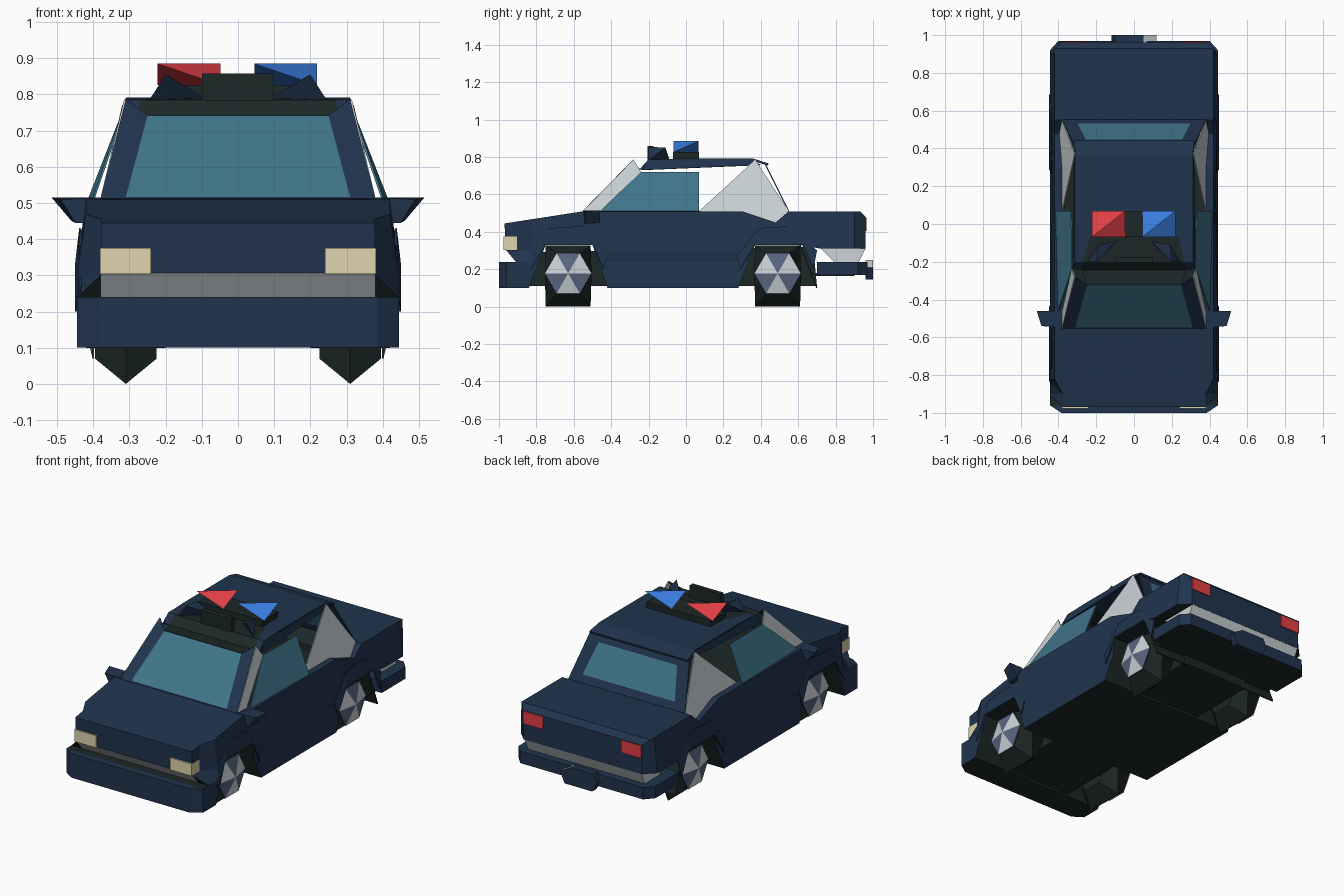
import bpy, bmesh, math
from mathutils import Vector

if "Cube" in bpy.data.objects:
    bpy.data.objects.remove(bpy.data.objects["Cube"])


def material(name, rgb):
    m = bpy.data.materials.new(name)
    m.use_nodes = True
    m.diffuse_color = (*rgb, 1)
    m.node_tree.nodes["Principled BSDF"].inputs["Base Color"].default_value = (*rgb, 1)
    return m


navy = material("navy paint", (.0145, .034, .074))
dark = material("dark rubber", (.012, .021, .02))
glass = material("teal glass", (.052, .178, .26))
silver = material("light grey", (.6, .65, .68))
steel = material("steel blue", (.1, .135, .22))
cream = material("headlight cream", (.74, .66, .42))
red = material("red", (.75, .05, .06))
blue = material("blue", (.04, .2, .72))


def build(name, verts, faces, mats, thick=0):
    """Mesh from points; a thickness turns an open sheet into a panel."""
    me = bpy.data.meshes.new(name)
    me.from_pydata([Vector(v) for v in verts], [], faces)
    for m in mats:
        me.materials.append(m)
    ob = bpy.data.objects.new(name, me)
    bpy.context.collection.objects.link(ob)
    bm = bmesh.new()
    bm.from_mesh(me)
    bmesh.ops.recalc_face_normals(bm, faces=bm.faces)
    bm.to_mesh(me)
    bm.free()
    if thick:
        mod = ob.modifiers.new("thickness", 'SOLIDIFY')
        mod.thickness, mod.offset = thick, 0
    return ob


def panel(name, verts, mat, thick=.006):
    return build(name, verts, [range(len(verts))], [mat], thick)


def tetra(name, verts, mat):
    return build(name, verts, [(0, 1, 2), (0, 2, 3), (0, 3, 1), (1, 3, 2)], [mat])


def box(name, x, y, z, mat):
    v = [(a, b, c) for a in x for b in y for c in z]
    f = [(0, 1, 3, 2), (4, 6, 7, 5), (0, 4, 5, 1), (2, 3, 7, 6), (0, 2, 6, 4), (1, 5, 7, 3)]
    return build(name, v, f, [mat])


def loft(name, ends, mats):
    """Solid between two matching end loops."""
    n = len(ends[0])
    f = [range(n), range(n, 2 * n)]
    f += [(i, (i + 1) % n, n + (i + 1) % n, n + i) for i in range(n)]
    return build(name, ends[0] + ends[1], f, mats)


def prism(name, outline, half, mats):
    """Side outline (y, z) extruded across the width."""
    return loft(name, [[(s * half, y, z) for y, z in outline] for s in (-1, 1)], mats)


def both(points, s):
    return [(s * x, y, z) for x, y, z in points]


def slope(y, z):
    """Point on the leaning cabin side."""
    return (.378 - .24 * (z - .51), y, z)


SIDES = (("left", 1), ("right", -1))

# Body shell with wheel arches and a recessed grille under the nose
outline = [(-1, .1), (-1, .24), (-.91, .24), (-.965, .306), (-.97, .445), (-.55, .51),
           (.93, .51), (.96, .48), (.96, .31), (.72, .31), (.61, .33), (.37, .33),
           (.28, .1), (-.42, .1), (-.5, .33), (-.75, .33), (-.84, .1)]
body = prism("body", outline, .445, [navy, dark, silver])
bm = bmesh.new()
bm.from_mesh(body.data)
cuts = [((0, 0, z), (0, 0, 1)) for z in (.24, .301)]
cuts += [((0, y, 0), (0, 1, 0)) for y in (-.96, -.9, -.82, -.55, .3, .48, .55, .9)]
cuts += [((x, 0, 0), (1, 0, 0)) for x in (-.378, .378)]
for co, no in cuts:
    bmesh.ops.bisect_plane(bm, geom=bm.verts[:] + bm.edges[:] + bm.faces[:],
                           plane_co=co, plane_no=no)
for v in bm.verts:
    x, y, z = v.co
    if abs(x) > .4:
        w = .445
        if -.48 < y < .35 and z > .2:
            w = .43
        if z > .46:
            w = .42
        if y < -.97 or y > .95:
            w = .385
        if z > .298 and y < -.89:
            w = .379
        v.co.x = math.copysign(w, x)
    # Dip in the shoulder at the foot of the rear pillar
    if abs(x) > .37 and abs(y - .48) < .01 and z > .5:
        v.co.z = .45
bm.normal_update()
for f in bm.faces:
    c, n = f.calc_center_median(), f.normal
    if n.z < -.3 or (c.z < .33 and -.87 < c.y < .7 and abs(n.y) > .5):
        f.material_index = 1
    if c.z > .47 and n.z > .5 and abs(c.x) < .37 and -.55 < c.y < .55:
        f.material_index = 1
    if c.z < .25 and n.z > .5 and -.96 < c.y < -.9:
        f.material_index = 1
    if .241 < c.z < .307 and -.97 < c.y < -.905 and abs(n.y) > .5 and abs(c.x) < .378:
        f.material_index = 2
bm.to_mesh(body.data)
bm.free()
prism("underbody", [(-.84, .11), (-.84, .29), (.68, .32), (.7, .11)], .22, [dark])

# Rear valance, bumper and plate holder
prism("rear_valance", [(.72, .312), (.96, .312), (.92, .23), (.8, .23)], .38, [silver])
bumper = [(-.445, .7), (-.445, .92), (-.4, .97), (.4, .97), (.445, .92), (.445, .7)]
rear_bumper = loft("rear_bumper", [[(x, y, z) for x, y in bumper] for z in (.17, .24)], [navy, dark])
rear_bumper.data.polygons[0].material_index = 1
holder = [(-.12, .2), (-.1, .25), (.05, .25), (.12, .21), (.09, .145), (-.09, .145)]
plate = loft("plate_holder", [[(x, y, z) for x, z in holder] for y in (.96, 1)], [navy, silver])
plate.data.polygons[4].material_index = 1
box("rear_floor", (-.4, .4), (.66, .9), (.165, .18), dark)


# Wheels: faceted tyre with a six-segment hub
def wheel(name, s, yc):
    zc = .178
    hexa = [(.125 * math.cos(a * math.pi / 3), .125 * math.sin(a * math.pi / 3)) for a in range(6)]
    wide = [(.125, 0), (.12, .15), (-.12, .15), (-.125, 0), (-.12, -.178), (.12, -.178)]
    v = [(s * x, yc + y, zc + z) for x, ring in ((.225, hexa), (.31, wide), (.395, hexa))
         for y, z in ring]
    f = [(r + i, r + (i + 1) % 6, r + 6 + (i + 1) % 6, r + 6 + i) for r in (0, 6) for i in range(6)]
    build(name + "_tyre", v, f + [range(6), range(12, 18)], [dark])
    v = [(s * .4, yc + y, zc + z) for y, z in hexa] + [(s * .425, yc, zc)]
    hub = build(name + "_hub", v, [(i, (i + 1) % 6, 6) for i in range(6)], [silver, steel], .004)
    for i, p in enumerate(hub.data.polygons):
        p.material_index = i % 2


for side, s in SIDES:
    for end, yc in (("front", -.63), ("rear", .49)):
        wheel(f"{end}_{side}_wheel", s, yc)
        # Flared arch lip
        inner = [(-.2, .2), (-.12, .335), (.13, .335), (.19, .2)]
        outer = [(-.22, .27), (-.1, .42), (.07, .43), (.21, .3)]
        v = [(s * .447, yc + y, z) for y, z in inner] + [(s * .436, yc + y, z) for y, z in outer]
        build(f"{end}_{side}_arch", v, [(i, i + 1, i + 5, i + 4) for i in range(3)], [navy], .006)
    panel(f"{side}_rear_well", both([(.2, .61, .33), (.42, .61, .33), (.42, .7, .1), (.2, .7, .1)], s), dark)

    # Lamps; headlights wrap round the nose corners
    box(f"{side}_headlight", sorted((s * .24, s * .382)), (-.976, -.903), (.304, .375), cream)
    box(f"{side}_tail_light", sorted((s * .255, s * .384)), (.954, .966), (.405, .478), red)

    # Door mirror
    v = both([(.38, -.55, .515), (.49, -.54, .51), (.45, -.54, .445), (.38, -.55, .445),
              (.42, -.46, .515), (.515, -.46, .515), (.46, -.46, .45)], s)
    build(f"{side}_mirror", v, [(0, 1, 2, 3), (0, 4, 5, 1), (1, 5, 6, 2), (4, 6, 5),
                                (0, 3, 6, 4), (3, 2, 6)], [navy])

    # Cabin sides
    panel(f"{side}_side_window", both([(.4, -.46, .51), (.412, .07, .51), (.33, .07, .72),
                                       (.328, -.24, .72)], s), glass)
    for name, pts in (("front_pillar", [(-.55, .51), (-.28, .785), (-.24, .72), (-.46, .51)]),
                      ("rear_pillar", [(.07, .51), (.37, .785), (.55, .51), (.48, .45)])):
        panel(f"{side}_{name}", both([slope(*p) for p in pts], s), silver)


# Windscreens: painted frame around an inset pane
def screen(name, outer, pane, top):
    v = []
    for w, y, z in outer + pane:
        v += [(-w, y, z), (w, y, z)]
    faces = [(0, 2, 6, 4), (1, 5, 7, 3), (0, 4, 5, 1), (4, 6, 7, 5)] + ([(2, 3, 7, 6)] if top else [])
    ob = build(name, v, faces, [navy, glass], .006)
    ob.data.polygons[3].material_index = 1


screen("windscreen", [(.38, -.55, .51), (.31, -.28, .785)], [(.31, -.545, .515), (.25, -.324, .74)], False)
screen("rear_window", [(.38, .55, .51), (.32, .42, .77)], [(.3, .53, .55), (.255, .445, .72)], True)

# Roof with a dark front section
rows = [(-.24, .735, .31, .28), (-.2, .78, .31, .27), (-.06, .785, .31, .23),
        (.36, .785, .31, .2), (.44, .76, .32, .2)]
v = [(x, y, z) for y, z, w, c in rows for x in (-w, -c, c, w)]
faces = [(4 * r + i, 4 * r + i + 1, 4 * r + i + 5, 4 * r + i + 4) for r in range(4) for i in range(3)]
roof = build("roof", v, faces, [navy, dark], .012)
for i in (1, 4):
    roof.data.polygons[i].material_index = 1
for side, s in SIDES:
    panel(f"{side}_roof_rail", both([(.322, -.24, .73), (.315, .4, .757), (.31, .36, .785),
                                     (.31, -.2, .785)], s), navy)
panel("roof_header", [(-.25, -.324, .74), (.25, -.324, .74), (.28, -.24, .735), (-.28, -.24, .735)], dark)

# Light bar: base, front panel, side wings and faceted coloured lenses
box("light_bar_base", (-.21, .21), (-.07, .07), (.785, .826), dark)
box("light_bar_panel", (-.1, .1), (-.205, -.175), (.775, .858), dark)
for side, s in SIDES:
    tetra(f"{side}_light_bar_wing", both([(.245, -.2, .785), (.2, -.2, .855), (.19, -.11, .85),
                                          (.09, -.09, .79)], s), navy)
for name, x0, x1, mat in (("red_light", -.222, -.048, red), ("blue_light", .045, .219, blue)):
    tetra(name, [(x0, -.068, .885), (x1, -.068, .826), (x1, .068, .885), (x0, .068, .826)], mat)
